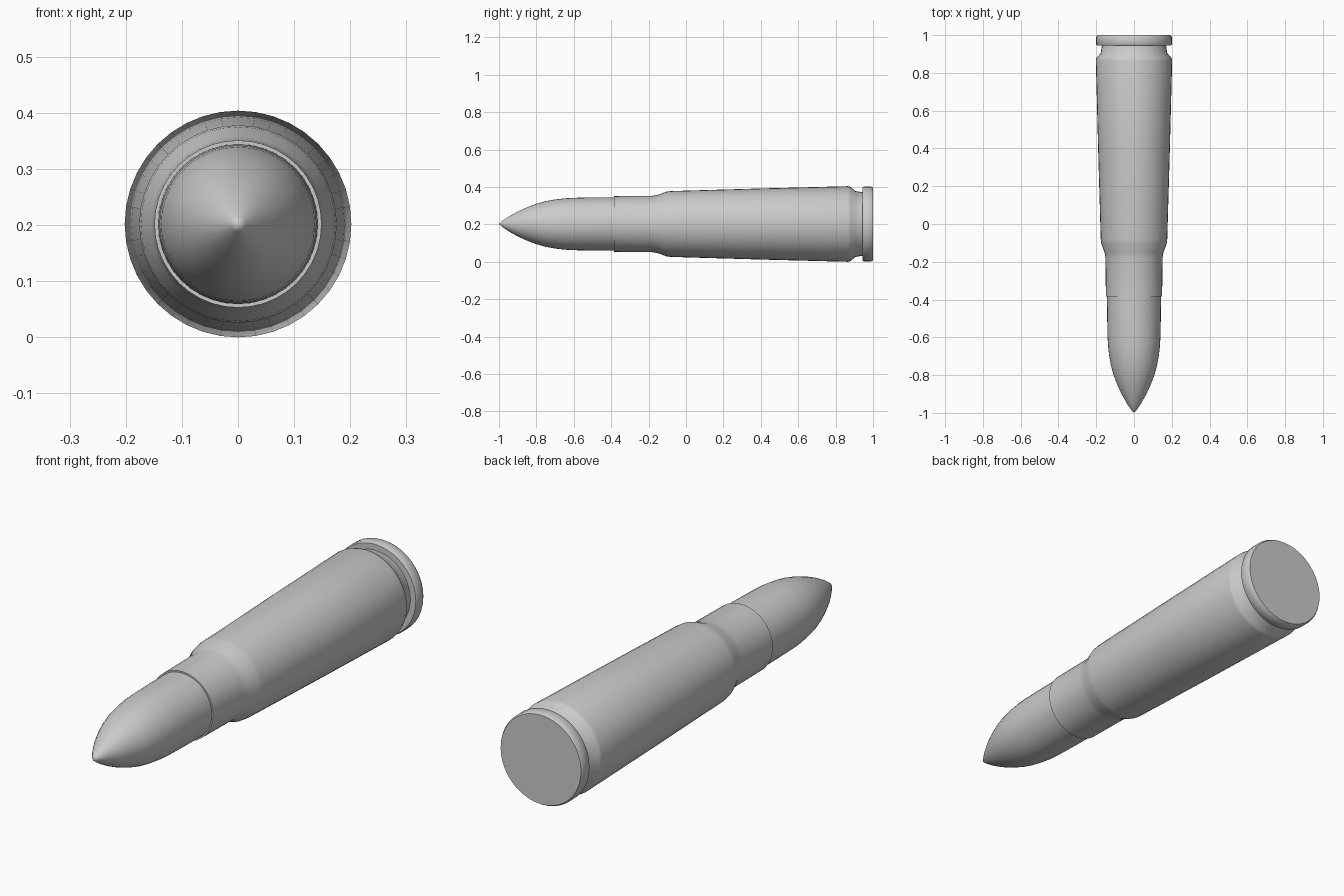
import bpy, bmesh, math

if "Cube" in bpy.data.objects:
    bpy.data.objects.remove(bpy.data.objects["Cube"])

R = 0.202      # largest radius, also the height of the axis
SEGMENTS = 40


def lathe(name, profile):
    """Spin (y, radius) points around the long axis."""
    bm = bmesh.new()
    rings = []
    for y, r in profile:
        if r == 0:
            rings.append([bm.verts.new((0, y, R))])
            continue
        rings.append([bm.verts.new((r * math.sin(2 * math.pi * i / SEGMENTS), y,
                                    R + r * math.cos(2 * math.pi * i / SEGMENTS)))
                      for i in range(SEGMENTS)])
    for a, b in zip(rings, rings[1:]):
        for i in range(SEGMENTS):
            j = (i + 1) % SEGMENTS
            quad = [a[i % len(a)], a[j % len(a)], b[j % len(b)], b[i % len(b)]]
            bm.faces.new(list(dict.fromkeys(quad)))
    bmesh.ops.recalc_face_normals(bm, faces=bm.faces)
    mesh = bpy.data.meshes.new(name)
    bm.to_mesh(mesh)
    bm.free()
    ob = bpy.data.objects.new(name, mesh)
    bpy.context.collection.objects.link(ob)
    bpy.ops.object.select_all(action='DESELECT')
    ob.select_set(True)
    bpy.context.view_layer.objects.active = ob
    bpy.ops.object.shade_smooth_by_angle(angle=math.radians(35))
    return ob


# Case: open neck, shoulder, tapered body, extraction groove, rim and flat base
lathe("case", [
    (-0.36, 0.142), (-0.385, 0.142), (-0.385, 0.149), (-0.18, 0.151),
    (-0.15, 0.156), (-0.105, 0.173), (-0.08, 0.176), (0.4, 0.190),
    (0.865, R), (0.88, 0.198), (0.905, 0.176), (0.945, 0.170),
    (0.945, 0.196), (0.951, 0.200), (0.99, 0.200), (1.0, 0.194), (1.0, 0),
])

# Projectile: straight shank and pointed ogive nose
lathe("projectile", [
    (-1.0, 0), (-0.985, 0.014), (-0.95, 0.038), (-0.9, 0.066), (-0.85, 0.089),
    (-0.8, 0.108), (-0.75, 0.122), (-0.7, 0.131), (-0.65, 0.137),
    (-0.6, 0.140), (-0.5, 0.142), (-0.36, 0.143), (-0.36, 0),
])
